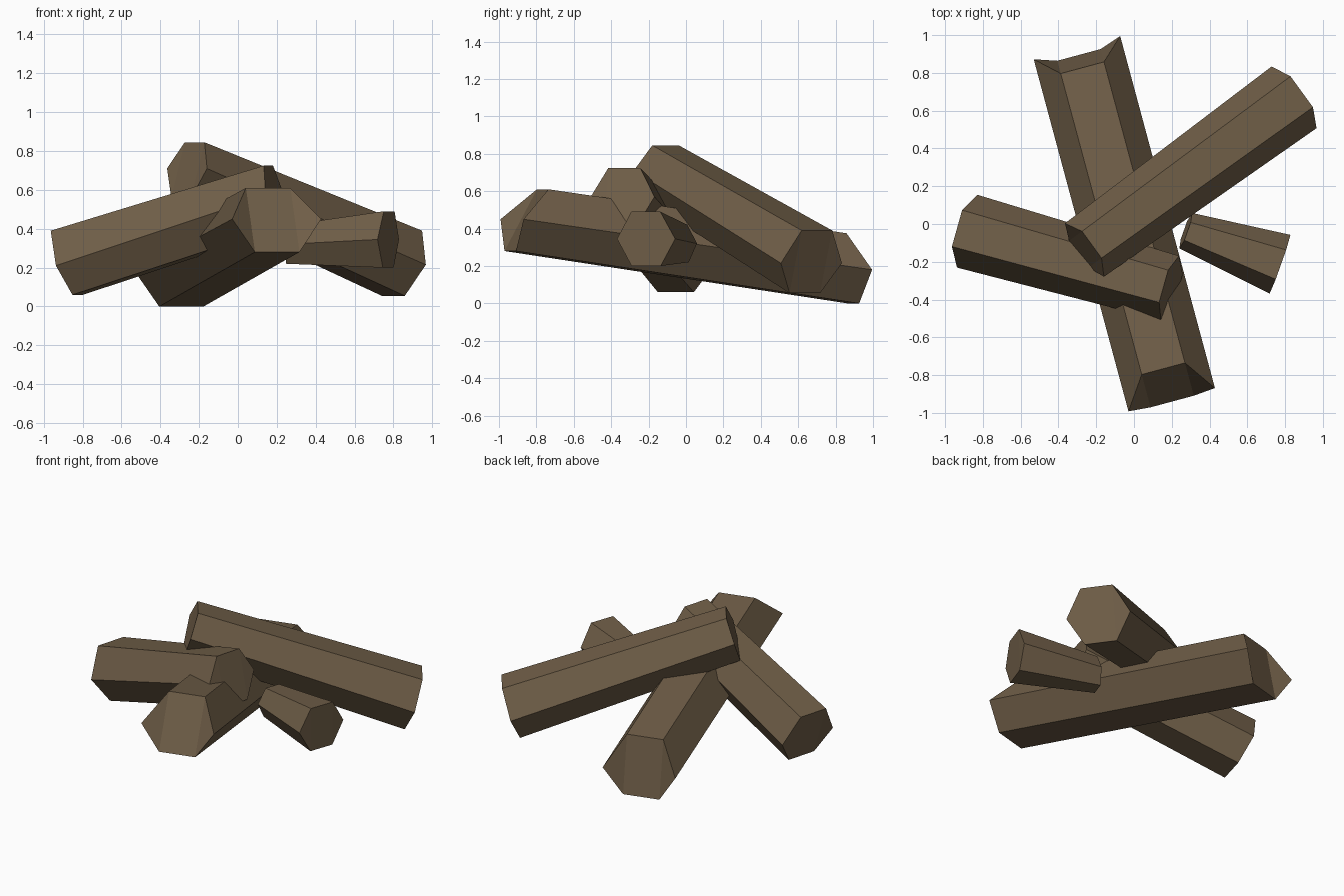
import bpy
import bmesh
from mathutils import Vector

cube = bpy.data.objects.get("Cube")
if cube:
    bpy.data.objects.remove(cube, do_unlink=True)

# Single bark colour
bark = bpy.data.materials.new("brown_bark")
bark.use_nodes = True
colour = (0.16, 0.112, 0.064, 1)
bark.diffuse_color = colour
bsdf = bark.node_tree.nodes["Principled BSDF"]
bsdf.inputs["Base Color"].default_value = colour
bsdf.inputs["Roughness"].default_value = 0.9


def hex_ring(bm, heading, offset, radius, reach, heights):
    """Six-sided log end; reach and heights are given for top, side and bottom."""
    along = Vector((heading[0], heading[1], 0)).normalized()
    across = Vector((along.y, -along.x, 0))
    corners = [(0, 0.5), (1, 1), (2, 0.5), (2, -0.5), (1, -1), (0, -0.5)]
    ring = []
    for level, side in corners:
        point = along * reach[level] + across * (offset + side * radius)
        point.z = heights[level]
        ring.append(bm.verts.new(point))
    return ring


def log(name, heading, offset, start, end):
    bm = bmesh.new()
    a = hex_ring(bm, heading, offset, *start)
    b = hex_ring(bm, heading, offset, *end)
    for i in range(6):
        j = (i + 1) % 6
        bm.faces.new((a[i], a[j], b[j], b[i]))
    # Rough cut ends, folded along the two inner lines
    for r in (a, b):
        bm.faces.new((r[0], r[2], r[3], r[5]))
        bm.faces.new((r[0], r[1], r[2]))
        bm.faces.new((r[3], r[4], r[5]))
    bmesh.ops.recalc_face_normals(bm, faces=bm.faces)
    mesh = bpy.data.meshes.new(name)
    bm.to_mesh(mesh)
    bm.free()
    mesh.materials.append(bark)
    obj = bpy.data.objects.new(name, mesh)
    bpy.context.collection.objects.link(obj)


# Each end: radius, reach along the heading, heights
log("bottom_log", (-0.26, 0.966), -0.049,
    (0.237, (-0.78, -0.95, -0.96), (0.61, 0.45, 0.28)),
    (0.237, (0.87, 0.98, 0.94), (0.375, 0.18, 0)))

log("top_log", (0.81, 0.59), -0.043,
    (0.175, (-0.245, -0.293, -0.33), (0.845, 0.71, 0.56)),
    (0.202, (1.13, 1.08, 1.02), (0.39, 0.215, 0.055)))

log("right_log", (0.963, -0.27), 0.275,
    (0.2, (-0.896, -0.84, -0.78), (0.39, 0.21, 0.06)),
    (0.177, (0.24, 0.275, 0.32), (0.725, 0.57, 0.41)))

log("short_left_log", (0.94, -0.334), -0.058,
    (0.1, (0.28, 0.27, 0.26), (0.42, 0.32, 0.22)),
    (0.165, (0.805, 0.8, 0.8), (0.49, 0.345, 0.2)))
